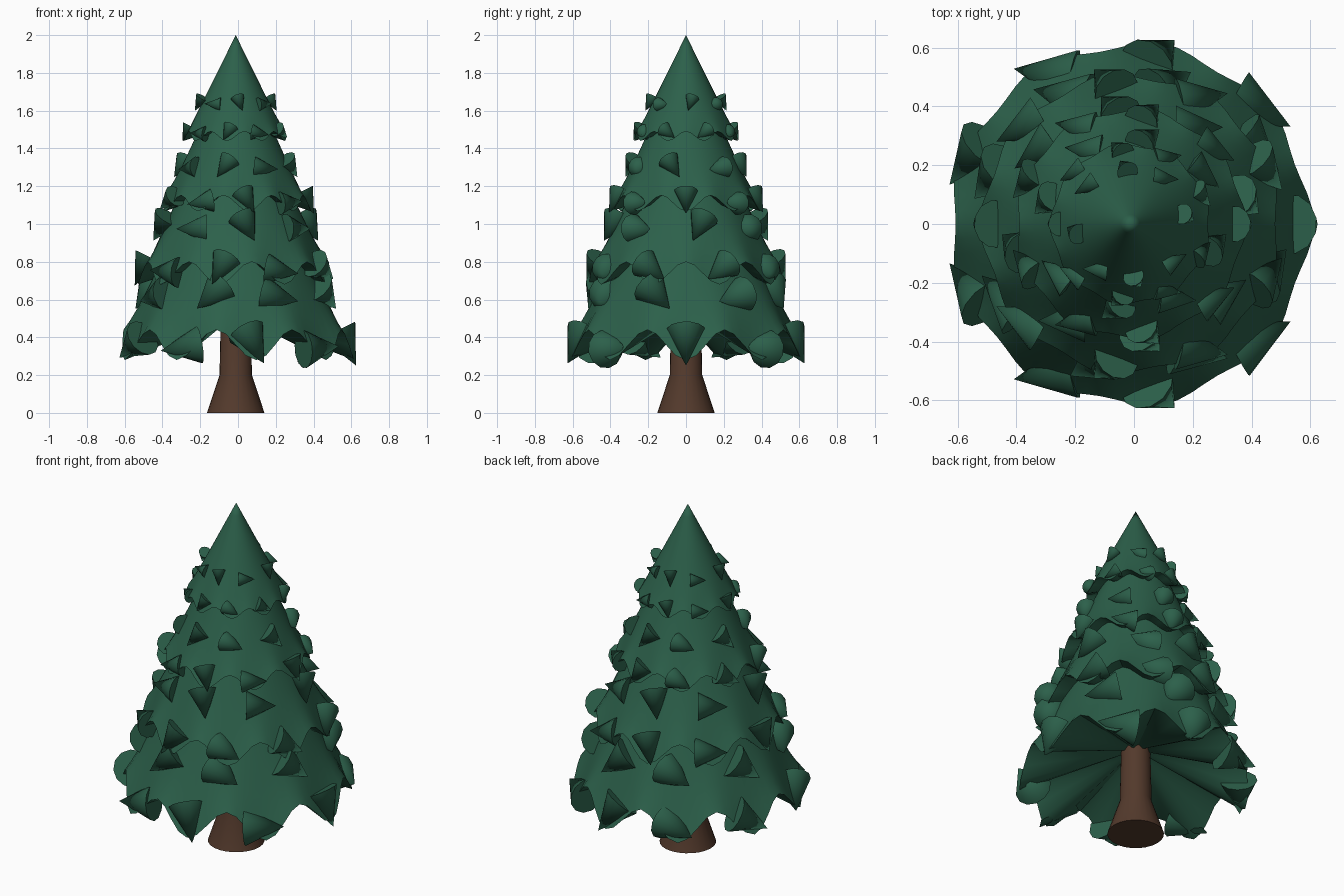
import bpy, bmesh, math
from mathutils import Vector

if "Cube" in bpy.data.objects:
    bpy.data.objects.remove(bpy.data.objects["Cube"])

LOBES = 9
CX = -0.012


def material(name, color):
    m = bpy.data.materials.new(name)
    m.diffuse_color = (*color, 1)
    m.use_nodes = True
    m.node_tree.nodes["Principled BSDF"].inputs["Base Color"].default_value = m.diffuse_color
    return m


green = material("pine_green", (0.025, 0.117, 0.069))
brown = material("bark_brown", (0.087, 0.042, 0.025))


def finish(bm, name, mat, angle=40):
    bmesh.ops.recalc_face_normals(bm, faces=bm.faces)
    me = bpy.data.meshes.new(name)
    bm.to_mesh(me)
    bm.free()
    me.materials.append(mat)
    ob = bpy.data.objects.new(name, me)
    bpy.context.collection.objects.link(ob)
    ob.select_set(True)
    bpy.context.view_layer.objects.active = ob
    bpy.ops.object.shade_smooth_by_angle(angle=math.radians(angle))
    ob.select_set(False)
    return ob


def loft(bm, rings):
    """Skin a list of equally sized closed rings of points."""
    loops = [[bm.verts.new(p) for p in ring] for ring in rings]
    n = len(loops[0])
    for a, b in zip(loops, loops[1:]):
        for i in range(n):
            j = (i + 1) % n
            bm.faces.new((a[i], a[j], b[j], b[i]))
    return loops


def fan(bm, loop, point):
    c = bm.verts.new(point)
    for i, v in enumerate(loop):
        bm.faces.new((v, loop[(i + 1) % len(loop)], c))


# Flared trunk
bm = bmesh.new()
loops = loft(bm, [[(CX + r * math.cos(k * math.tau / 24), r * math.sin(k * math.tau / 24), z)
                   for k in range(24)]
                  for r, z in ((0.152, 0), (0.086, 0.2), (0.078, 0.56))])
for lp in (loops[0], loops[-1]):
    bm.faces.new(lp)
finish(bm, "trunk", brown, 30)


# Foliage tiers: fluted skirts with flared, scalloped rims and a folded underside
def tier(name, apex, rim_r, rim_z, wave, phase, inner_z, flare):
    bm = bmesh.new()
    n = LOBES * 8

    def ring(t):
        pts = []
        for k in range(n):
            a = k * math.tau / n
            w = math.cos(LOBES * (a - phase))
            r = rim_r * ((1 - flare) * t + flare * t ** 6 + 0.025 * w * t ** 4)
            z = apex + (rim_z - apex) * t - wave * w * t ** 6
            pts.append((CX + r * math.cos(a), r * math.sin(a), z))
        return pts

    loops = loft(bm, [ring(t) for t in (1, 0.95, 0.88, 0.78, 0.65, 0.5, 0.3, 0.12)])
    fan(bm, loops[-1], (CX, 0, apex))
    fan(bm, loops[0], (CX, 0, inner_z))
    finish(bm, name, green)


HALF = math.pi / LOBES
tier("foliage_bottom", 1.78, 0.610, 0.36, 0.080, 0, 0.52, 0.06)
tier("foliage_lower", 1.86, 0.505, 0.74, 0.060, HALF, 0.85, 0.06)
tier("foliage_upper", 1.95, 0.388, 1.11, 0.042, 0, 1.20, 0.06)
tier("foliage_top", 2.00, 0.270, 1.465, 0.025, HALF, 1.53, 0.02)

# Branch tips: short cones, each turned about x and then y by its place in the row
TURN = 2.68


def tips(name, count, r, z, size, length, phase):
    bm = bmesh.new()
    for i in range(count):
        a = phase + i * math.tau / count
        tx, ty = TURN * math.sin(a), TURN * math.cos(a)
        axis = Vector((math.sin(ty), math.cos(ty) * math.sin(tx), math.cos(ty) * math.cos(tx)))
        u = axis.orthogonal().normalized()
        v = axis.cross(u)
        mid = Vector((CX + r * math.cos(a), r * math.sin(a), z))
        base = mid - axis * length / 2
        loop = [bm.verts.new(base + (u * math.cos(t) + v * math.sin(t)) * size)
                for t in (k * math.tau / 12 for k in range(12))]
        bm.faces.new(loop)
        fan(bm, loop, mid + axis * length / 2)
    finish(bm, name, green, 35)


# count, radius, height, cone radius, cone length, phase of each row, from the bottom up
ROWS = ((9, 0.590, 0.345, 0.102, 0.21, 0), (8, 0.500, 0.61, 0.096, 0.19, 0.5),
        (9, 0.497, 0.750, 0.082, 0.17, HALF), (8, 0.404, 0.975, 0.078, 0.16, 0.95),
        (9, 0.384, 1.115, 0.062, 0.135, 0), (8, 0.302, 1.295, 0.058, 0.125, 0.57),
        (9, 0.262, 1.48, 0.042, 0.09, HALF), (8, 0.198, 1.635, 0.037, 0.085, 0.9))
for i, row in enumerate(ROWS):
    tips(f"branch_tips_{i + 1}", *row)
